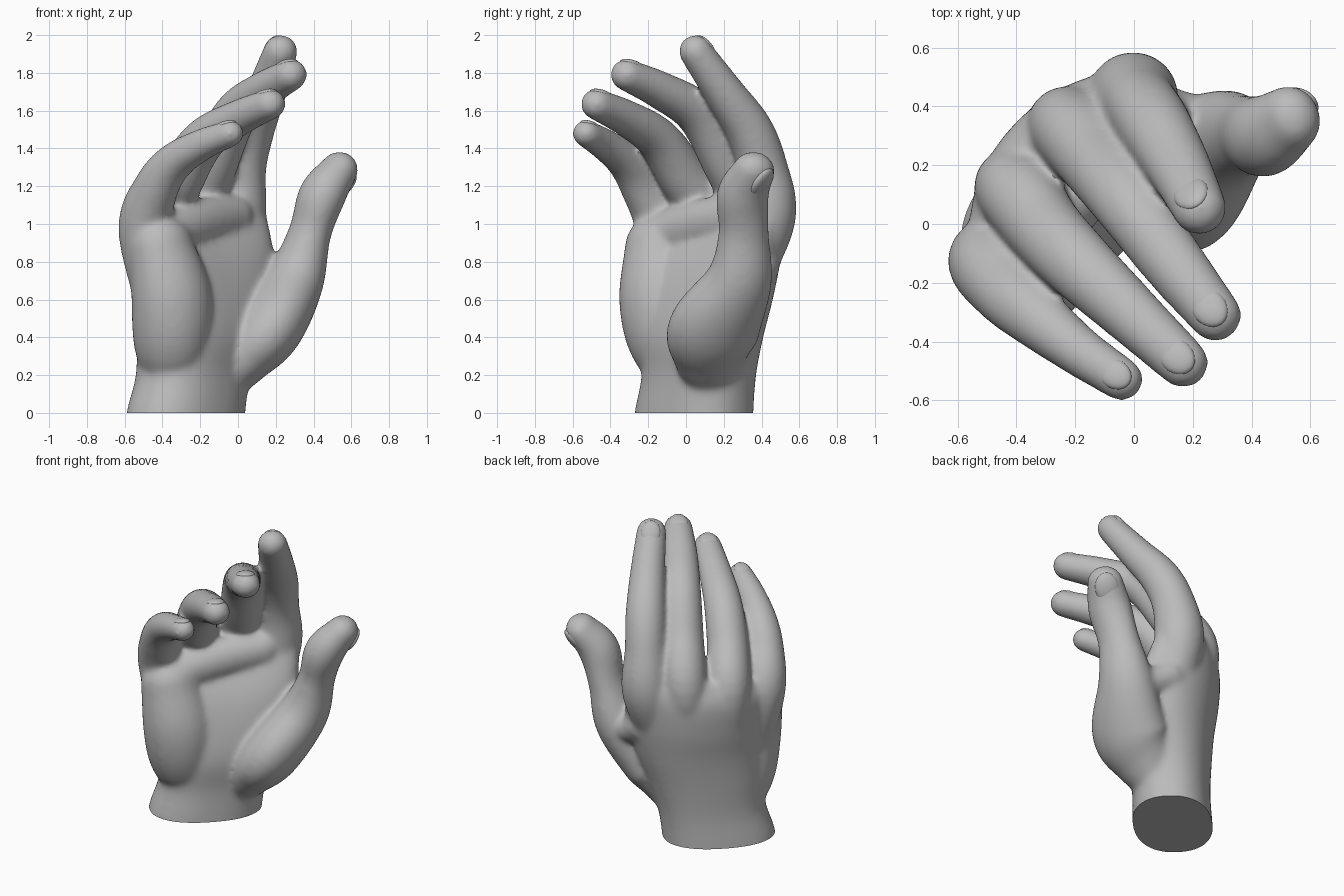
import bpy, bmesh, math
from mathutils import Vector, Matrix

if "Cube" in bpy.data.objects:
    bpy.data.objects.remove(bpy.data.objects["Cube"])

mat = bpy.data.materials.new("plain_grey")
mat.use_nodes = True
grey = (0.5, 0.5, 0.5, 1)
mat.diffuse_color = grey
mat.node_tree.nodes["Principled BSDF"].inputs["Base Color"].default_value = grey

ACROSS = Vector((1, 1, 0)).normalized()   # little finger side to index side
BACK = Vector((-1, 1, 0)).normalized()    # palm to back of hand


def spline(points, steps=6):
    """Smooth rows of numbers through the given rows."""
    rows = [Vector(p) for p in points]
    rows = [rows[0] * 2 - rows[1]] + rows + [rows[-1] * 2 - rows[-2]]
    out = []
    for a, b, c, d in zip(rows, rows[1:], rows[2:], rows[3:]):
        for i in range(steps):
            t = i / steps
            out.append(0.5 * (b * 2 + (c - a) * t + (a * 2 - b * 5 + c * 4 - d) * t * t
                              + (b * 3 - a - c * 3 + d) * t ** 3))
    return out + [rows[-2]]


def loft(bm, rings):
    """Bridge rings of points and close both ends."""
    loops = [[bm.verts.new(p) for p in ring] for ring in rings]
    n = len(loops[0])
    for lo, hi in zip(loops, loops[1:]):
        for i in range(n):
            bm.faces.new((lo[i], lo[(i + 1) % n], hi[(i + 1) % n], hi[i]))
    bm.faces.new(loops[0][::-1])
    bm.faces.new(loops[-1])


def limb(bm, points, side, sides=24):
    """Rounded tube; each point is x, y, z, width radius, depth radius."""
    rows = spline(points)
    centres = [Vector(r[:3]) for r in rows]
    rings = []

    def ring(c, axis, w, d):
        s = (side - axis * side.dot(axis)).normalized()
        f = axis.cross(s)
        return [c + s * w * math.cos(a) + f * d * math.sin(a)
                for a in (math.tau * i / sides for i in range(sides))]

    for i, r in enumerate(rows):
        axis = (centres[min(i + 1, len(rows) - 1)] - centres[max(i - 1, 0)]).normalized()
        if i == 0:
            for k in range(5, 0, -1):
                a = k * math.pi / 11
                rings.append(ring(centres[0] - axis * r[4] * math.sin(a), axis,
                                  r[3] * math.cos(a), r[4] * math.cos(a)))
        rings.append(ring(centres[i], axis, r[3], r[4]))
    for k in range(1, 6):
        a = k * math.pi / 11
        rings.append(ring(centres[-1] + axis * r[4] * math.sin(a), axis,
                          r[3] * math.cos(a), r[4] * math.cos(a)))
    loft(bm, rings)
    return centres[-1], axis, r[3]


def palm(bm, sections, sides=48):
    """Each section is height, across, back, half width, half depth, bend, tilt."""
    def full(v):
        return math.copysign(abs(v) ** .87, v)
    rings = []
    for z, u, n, a, b, bend, tilt in spline(sections):
        ring = []
        for i in range(sides):
            t = math.tau * i / sides
            du = a * full(math.cos(t))
            ring.append(ACROSS * (u + du) + BACK * (n + b * full(math.sin(t)) - bend * du * du)
                        + Vector((0, 0, z + tilt * du)))
        rings.append(ring)
    loft(bm, rings)


def finish(name, bm):
    mesh = bpy.data.meshes.new(name)
    bmesh.ops.recalc_face_normals(bm, faces=bm.faces)
    bm.to_mesh(mesh)
    bm.free()
    mesh.materials.append(mat)
    obj = bpy.data.objects.new(name, mesh)
    bpy.context.collection.objects.link(obj)
    return obj


def shade(obj):
    bpy.ops.object.select_all(action='DESELECT')
    obj.select_set(True)
    bpy.context.view_layer.objects.active = obj
    bpy.ops.object.shade_smooth_by_angle(angle=math.radians(50))


fingers = {
    "index": [(-.03, .35, .75, .13, .12), (-.005, .43, 1.05, .155, .155), (.02, .405, 1.3, .13, .135),
              (.07, .335, 1.5, .125, .125), (.15, .2, 1.7, .11, .105), (.225, .05, 1.915, .093, .088)],
    "middle": [(-.23, .25, .65, .11, .1), (-.22, .325, 1.08, .14, .15), (-.12, .205, 1.35, .13, .135),
               (-.01, .06, 1.585, .12, .118), (.14, -.14, 1.71, .108, .1), (.28, -.315, 1.79, .09, .085)],
    "ring": [(-.39, .07, .6, .11, .1), (-.4, .115, 1.03, .14, .15), (-.3, -.02, 1.26, .13, .135),
             (-.175, -.15, 1.45, .12, .115), (.0, -.315, 1.56, .103, .097), (.17, -.475, 1.635, .087, .083)],
    "little": [(-.46, -.1, .6, .1, .09), (-.495, -.125, .98, .14, .14), (-.43, -.23, 1.2, .12, .12),
               (-.335, -.315, 1.33, .107, .102), (-.19, -.43, 1.42, .087, .085), (-.04, -.53, 1.48, .075, .072)],
}
thumb = [(-.1, .15, .15, .13, .12), (.03, .13, .3, .2, .155), (.16, .15, .45, .25, .18),
         (.3, .28, .7, .18, .155), (.38, .305, .95, .135, .113), (.445, .3, 1.15, .14, .125),
         (.535, .36, 1.285, .115, .1)]
palm_heel = [(-.33, .05, .15, .14, .12), (-.35, -.09, .35, .2, .2), (-.35, -.14, .6, .22, .21),
             (-.41, -.15, .88, .18, .17)]
finger_pads = [(-.42, -.14, .93, .13, .13), (-.22, .07, 1.0, .13, .115), (-.03, .3, 1.04, .12, .11)]
thumb_web = [(.04, .36, .78, .14, .12), (.17, .33, .71, .12, .1), (.32, .3, .7, .12, .11)]

# Palm and wrist
bm = bmesh.new()
palm(bm, [(-.2, -.18, .23, .35, .25, 0, 0), (0, -.165, .225, .35, .245, 0, 0),
          (.2, -.12, .22, .335, .24, .05, 0), (.4, -.09, .215, .37, .255, .15, 0),
          (.6, -.05, .24, .41, .25, .3, .03), (.8, -.03, .288, .44, .233, .45, .07),
          (1.0, -.03, .345, .45, .18, .5, .12), (1.13, -.035, .345, .43, .12, .5, .16)])
limb(bm, palm_heel, ACROSS)
limb(bm, finger_pads, Vector((0, 0, 1)))
limb(bm, thumb_web, Vector((0, 1, 0)))

# Fingers and thumb
tips = {}
for name, path in fingers.items():
    d = Vector(path[-1][:3]) - Vector(path[1][:3])
    side = Vector((-d.y, d.x, 0)).normalized()
    tips[name] = limb(bm, path, side) + (side,)
thumb_side = Vector((-.25, 1, 0)).normalized()
tips["thumb"] = limb(bm, thumb, thumb_side) + (Vector((-1, .6, 0)).normalized(),)
raw = finish("hand_parts", bm)

# Blend the parts into one skin
remesh = raw.modifiers.new("blend", 'REMESH')
remesh.mode = 'VOXEL'
remesh.voxel_size = 0.014
smooth = raw.modifiers.new("soften", 'SMOOTH')
smooth.factor = 0.5
smooth.iterations = 24
graph = bpy.context.evaluated_depsgraph_get()
skin = bpy.data.meshes.new_from_object(raw.evaluated_get(graph))
bpy.data.objects.remove(raw)

# Flat cut at the wrist
bm = bmesh.new()
bm.from_mesh(skin)
cut = bmesh.ops.bisect_plane(bm, geom=bm.verts[:] + bm.edges[:] + bm.faces[:],
                             plane_co=(0, 0, 0), plane_no=(0, 0, -1), clear_outer=True)
edges = [e for e in cut["geom_cut"] if isinstance(e, bmesh.types.BMEdge)]
bmesh.ops.contextual_create(bm, geom=edges)
shade(finish("hand", bm))

# Nails
for name, (tip, axis, r, side) in tips.items():
    side = (side - axis * side.dot(axis)).normalized()
    out = axis.cross(side)
    if out.dot(Vector((.6, .8, 0) if name == "thumb" else (-.4, .4, 1))) < 0:
        out = -out
    frame = Matrix((side, axis, out)).transposed().to_4x4()
    frame.translation = tip + out * r * .66 - axis * r * .25
    bm = bmesh.new()
    bmesh.ops.create_uvsphere(bm, u_segments=24, v_segments=12, radius=r,
                              matrix=frame @ Matrix.Diagonal((.66, .85, .3, 1)))
    shade(finish(name + "_nail", bm))
